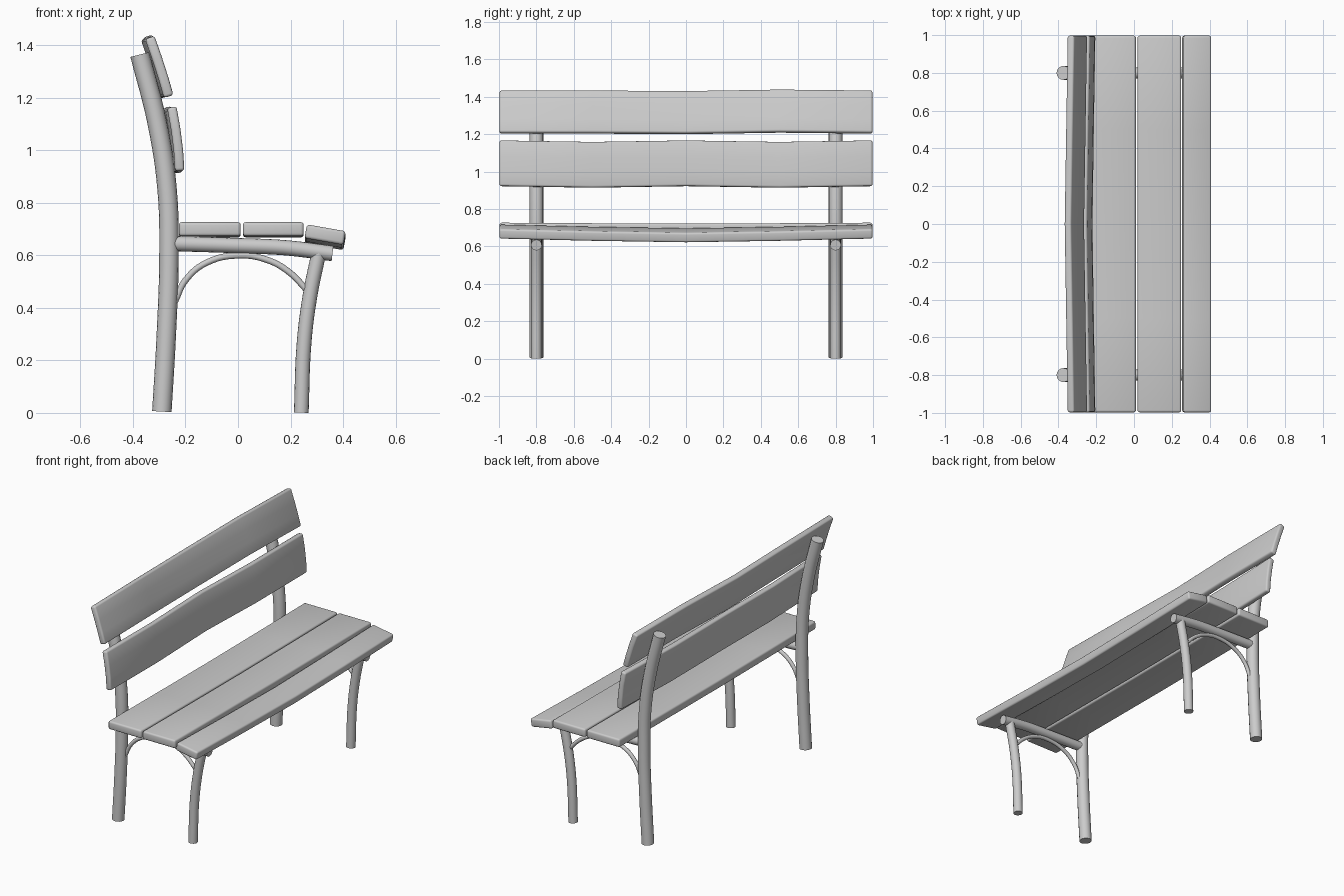
import bpy, bmesh
from mathutils import Vector

if "Cube" in bpy.data.objects:
    bpy.data.objects.remove(bpy.data.objects["Cube"])


def finish(ob):
    bpy.ops.object.select_all(action='DESELECT')
    bpy.context.view_layer.objects.active = ob
    ob.select_set(True)
    if ob.type == 'CURVE' or ob.modifiers:
        bpy.ops.object.convert(target='MESH')
    bpy.ops.object.shade_smooth_by_angle(angle=0.6)


def tube(name, pts, y, radius):
    """Round bar through (x, z) points at a given y."""
    cu = bpy.data.curves.new(name, 'CURVE')
    cu.dimensions = '3D'
    cu.bevel_depth = radius
    cu.bevel_resolution = 6
    cu.use_fill_caps = True
    cu.resolution_u = 6
    sp = cu.splines.new('BEZIER')
    sp.bezier_points.add(len(pts) - 1)
    for bp, (x, z) in zip(sp.bezier_points, pts):
        bp.co = (x, y, z)
        bp.handle_left_type = bp.handle_right_type = 'AUTO'
    ob = bpy.data.objects.new(name, cu)
    bpy.context.collection.objects.link(ob)
    finish(ob)


def plank(name, line, thick, bend):
    """Board along y; line = centre line of its section, bend = (dx, dz) at 5 stations."""
    line = [Vector(p) for p in line]
    side_a, side_b = [], []
    for i, p in enumerate(line):
        t = (line[min(i + 1, len(line) - 1)] - line[max(i - 1, 0)]).normalized()
        n = Vector((-t.y, t.x)) * thick / 2
        side_a.append(p + n)
        side_b.append(p - n)
    section = side_a + side_b[::-1]
    bm = bmesh.new()
    rings = []
    for y, (dx, dz) in zip((-0.997, -0.5, 0, 0.5, 0.997), bend):
        rings.append([bm.verts.new((p.x + dx, y, p.y + dz)) for p in section])
    n = len(section)
    for r0, r1 in zip(rings, rings[1:]):
        for i in range(n):
            j = (i + 1) % n
            bm.faces.new((r0[i], r0[j], r1[j], r1[i]))
    bm.faces.new(rings[0])
    bm.faces.new(rings[-1][::-1])
    bmesh.ops.recalc_face_normals(bm, faces=bm.faces)
    me = bpy.data.meshes.new(name)
    bm.to_mesh(me)
    bm.free()
    ob = bpy.data.objects.new(name, me)
    bpy.context.collection.objects.link(ob)
    bev = ob.modifiers.new('bevel', 'BEVEL')
    bev.width = 0.011
    bev.segments = 3
    bev.limit_method = 'ANGLE'
    bev.angle_limit = 0.8
    finish(ob)


# Two identical end frames
for side, y in (('left', -0.8), ('right', 0.8)):
    tube('back_leg_' + side, [(-0.29, 0.005), (-0.273, 0.3), (-0.263, 0.6),
                              (-0.27, 0.85), (-0.307, 1.1), (-0.374, 1.365)], y, 0.037)
    tube('front_leg_' + side, [(0.241, 0.001), (0.252, 0.27), (0.275, 0.45),
                               (0.308, 0.61)], y, 0.028)
    tube('seat_rail_' + side, [(-0.245, 0.645), (0, 0.637), (0.18, 0.629),
                               (0.36, 0.607)], y, 0.029)
    tube('arch_brace_' + side, [(-0.24, 0.425), (-0.2, 0.505), (-0.12, 0.572), (0.01, 0.6),
                                (0.11, 0.583), (0.19, 0.54), (0.27, 0.46)], y, 0.012)


def sag(d):
    return [(0, 0), (0, -d * 0.6), (0, -d), (0, -d * 0.6), (0, 0)]


# Seat boards
plank('seat_board_back', [(-0.225, 0.7), (0.01, 0.7)], 0.053, sag(0.005))
plank('seat_board_middle', [(0.019, 0.7), (0.25, 0.7)], 0.053, sag(0.005))
plank('seat_board_front', [(0.258, 0.692), (0.406, 0.666)], 0.053, sag(0.02))

# Curved backrest boards
plank('back_board_lower', [(-0.252, 1.165), (-0.237, 1.08), (-0.227, 1.0), (-0.222, 0.922)], 0.036,
      [(0, 0), (-0.008, -0.008), (-0.015, 0), (-0.008, -0.008), (0, 0)])
plank('back_board_upper', [(-0.336, 1.43), (-0.308, 1.35), (-0.284, 1.275), (-0.264, 1.205)], 0.038,
      [(0, 0), (-0.008, 0), (-0.016, -0.003), (-0.008, 0.005), (0, 0)])
